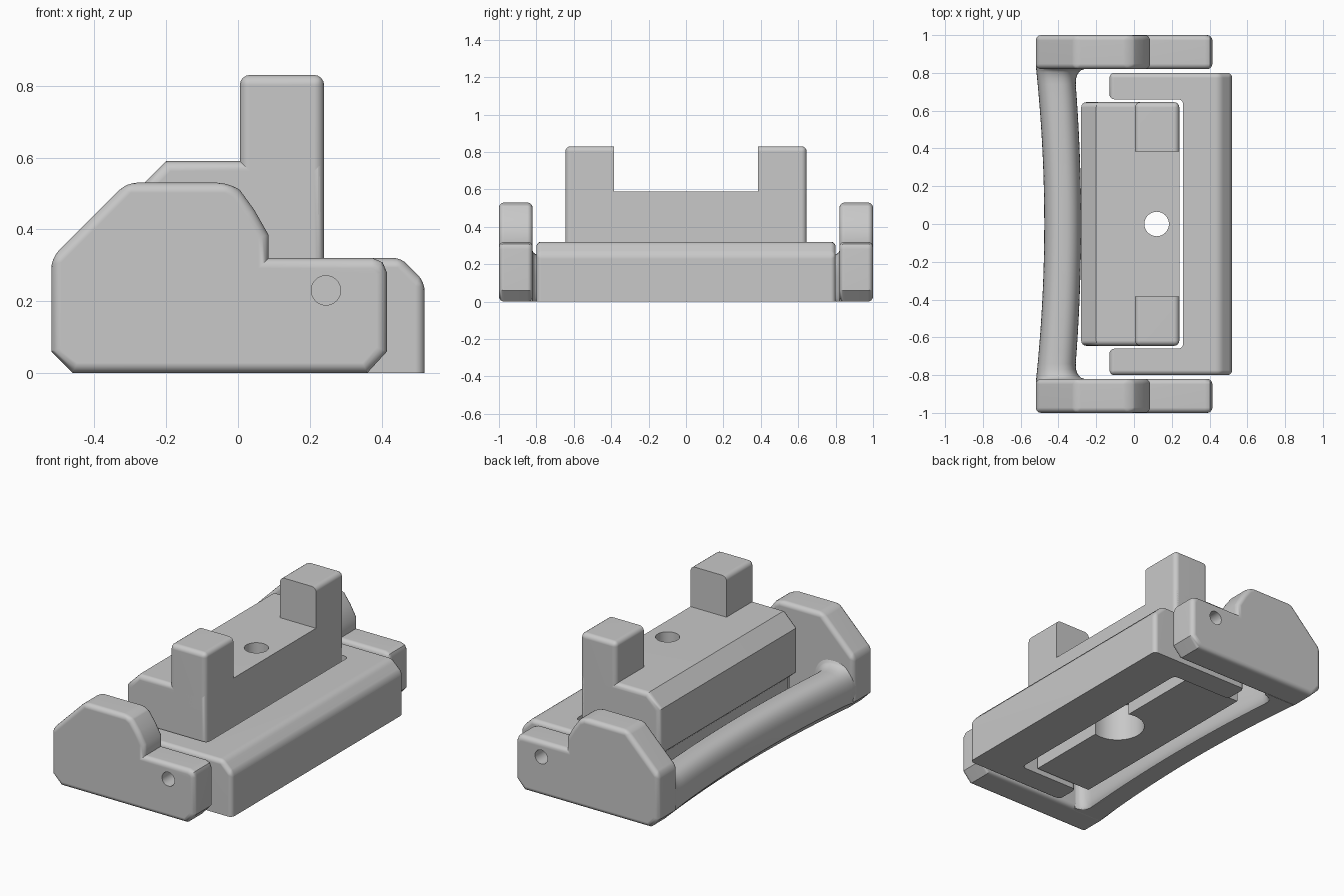
import bpy
import bmesh
import math
from mathutils import Vector

cube = bpy.data.objects.get("Cube")
if cube:
    bpy.data.objects.remove(cube, do_unlink=True)

GREY = (0.58, 0.58, 0.58, 1)
grey = bpy.data.materials.new("plain_grey")
grey.use_nodes = True
grey.diffuse_color = GREY
grey.node_tree.nodes["Principled BSDF"].inputs["Base Color"].default_value = GREY


def finish(name, bm):
    """Turn a bmesh into a grey object."""
    bmesh.ops.recalc_face_normals(bm, faces=bm.faces)
    mesh = bpy.data.meshes.new(name)
    bm.to_mesh(mesh)
    bm.free()
    obj = bpy.data.objects.new(name, mesh)
    bpy.context.collection.objects.link(obj)
    mesh.materials.append(grey)
    return obj


def activate(obj):
    bpy.ops.object.select_all(action="DESELECT")
    obj.select_set(True)
    bpy.context.view_layer.objects.active = obj


def smooth(obj):
    """Smooth the rounded edges while large faces stay flat."""
    activate(obj)
    bpy.ops.object.shade_smooth_by_angle(angle=math.radians(32))
    obj.modifiers.new("flat_faces", "WEIGHTED_NORMAL").keep_sharp = True


def prism(points, axis, low, high):
    """Extrude a flat profile along y (points are x, z) or z (points are x, y)."""
    bm = bmesh.new()

    def place(p, h):
        return (p[0], h, p[1]) if axis == "y" else (p[0], p[1], h)
    face = bm.faces.new([bm.verts.new(place(p, low)) for p in points])
    new = bmesh.ops.extrude_face_region(bm, geom=[face])["geom"]
    shift = Vector(place((0, 0), high - low))
    bmesh.ops.translate(bm, vec=shift, verts=[v for v in new if isinstance(v, bmesh.types.BMVert)])
    bmesh.ops.recalc_face_normals(bm, faces=bm.faces)
    return bm


def round_edges(bm, size, rule, segments=4):
    """Bevel the sharp edges whose two ends satisfy the rule."""
    edges = [e for e in bm.edges
             if e.calc_face_angle(0) > 0.5 and rule(e.verts[0].co, e.verts[1].co)]
    bmesh.ops.bevel(bm, geom=edges, offset=size, segments=segments, profile=0.5,
                    affect="EDGES", clamp_overlap=True)


def drill(obj, centre, radius, depth, axis):
    """Cut a round hole."""
    bm = bmesh.new()
    bmesh.ops.create_cone(bm, cap_ends=True, segments=32, radius1=radius,
                          radius2=radius, depth=depth)
    cutter = finish("cutter", bm)
    cutter.hide_render = True
    cutter.location = centre
    if axis == "y":
        cutter.rotation_euler.x = math.pi / 2
    mod = obj.modifiers.new("hole", "BOOLEAN")
    mod.operation = "DIFFERENCE"
    mod.solver = "EXACT"
    mod.object = cutter
    activate(obj)
    bpy.ops.object.modifier_apply(modifier=mod.name)
    bpy.data.objects.remove(cutter, do_unlink=True)


# Handle end plates, with crisp corners along the bottom
plate_profile = [(-0.46, 0), (0.36, 0), (0.415, 0.06), (0.415, 0.28), (0.403, 0.308),
                 (0.375, 0.32), (0.085, 0.32), (0.085, 0.385), (0.045, 0.455),
                 (0.005, 0.51), (-0.03, 0.53), (-0.31, 0.53), (-0.52, 0.32), (-0.52, 0.06)]


def plate_rule(a, b):
    across = abs(a.y - b.y) > 0.1
    return not across or a.z > 0.4 or a.x < -0.5 and a.z > 0.3


for side, name in ((-1, "front_end_plate"), (1, "back_end_plate")):
    low, high = sorted((side * 0.82, side * 1.0))
    bm = prism(plate_profile, "y", low, high)
    round_edges(bm, 0.028, plate_rule)
    plate = finish(name, bm)
    drill(plate, (0.245, side * 0.9, 0.23), 0.041, 0.4, "y")
    smooth(plate)

# Bowed handle bar with a flat underside, flaring into the end plates
bm = bmesh.new()
rings = []
stations = [i / 10 * 0.74 for i in range(10)] + [0.74, 0.77, 0.79, 0.805, 0.815, 0.822, 0.84]
stations = [-y for y in reversed(stations[1:])] + stations
for y in stations:
    bow = (y / 0.82) ** 2
    t = min(1, max(0, (abs(y) - 0.74) / 0.082))
    flare = 0.06 * (1 - math.sqrt(1 - t * t))
    outer = -0.475 - 0.043 * bow
    inner = -0.28 - 0.035 * bow + flare
    mid, rx = (outer + inner) / 2, (inner - outer) / 2
    rz = 0.13 + flare * 0.6
    ring = []
    for k in range(40):
        a = math.tau * k / 40
        c, s = math.cos(a), math.sin(a)
        power = 0.8 if s > 0 else 0.55
        x = mid + rx * math.copysign(abs(c) ** power, c)
        z = max(0, 0.11 + rz * math.copysign(abs(s) ** power, s))
        ring.append(bm.verts.new((max(x, outer + 0.062 - z), y, z)))
    rings.append(ring)
for r, q in zip(rings, rings[1:]):
    for k in range(40):
        n = (k + 1) % 40
        bm.faces.new((r[k], r[n], q[n], q[k]))
bm.faces.new(rings[0])
bm.faces.new(rings[-1])
smooth(finish("handle_bar", bm))

# U-shaped base frame with a chamfered long edge
half = [(0.52, 0.8), (-0.13, 0.8), (-0.13, 0.66), (0.26, 0.66)]
outline = half + [(x, -y) for x, y in reversed(half)]
bm = prism(outline, "z", 0, 0.32)
round_edges(bm, 0.066, lambda a, b: min(a.x, b.x) > 0.5 and min(a.z, b.z) > 0.3, 1)


def frame_rule(a, b):
    m = (a + b) / 2
    inner_top = m.z > 0.31 and m.x < 0.27 and abs(m.y) < 0.67 and abs(m.x + 0.13) > 0.01
    return max(a.z, b.z) > 0.01 and not inner_top


round_edges(bm, 0.026, frame_rule)
frame = finish("base_frame", bm)
for side in (-1, 1):
    drill(frame, (0.245, side * 0.78, 0.23), 0.041, 0.12, "y")
smooth(frame)

# Centre block, undercut on both long sides
END = 0.645
block_profile = [(-0.21, 0.02), (0.16, 0.02), (0.16, 0.19), (0.24, 0.25), (0.24, 0.59),
                 (-0.2, 0.59), (-0.28, 0.51), (-0.28, 0.25), (-0.21, 0.19)]
bm = prism(block_profile, "y", -END, END)
round_edges(bm, 0.028, lambda a, b: abs(a.y + b.y) > 2 * END - 0.01 and max(a.z, b.z) > 0.25)
block = finish("centre_block", bm)
drill(block, (0.12, 0, 0.4), 0.065, 1, "z")
drill(block, (0.12, 0, 0.1), 0.15, 0.28, "z")
smooth(block)

# Upright posts, sharp only on the faces toward the middle
INNER = 0.385
post_profile = [(0.005, 0.4), (0.24, 0.4), (0.24, 0.83), (0.005, 0.83)]
for side, name in ((-1, "front_post"), (1, "back_post")):
    low, high = sorted((side * INNER, side * END))
    bm = prism(post_profile, "y", low, high)
    round_edges(bm, 0.028, lambda a, b: abs(a.y + b.y) > 2 * INNER + 0.01 and max(a.z, b.z) > 0.5)
    smooth(finish(name, bm))
